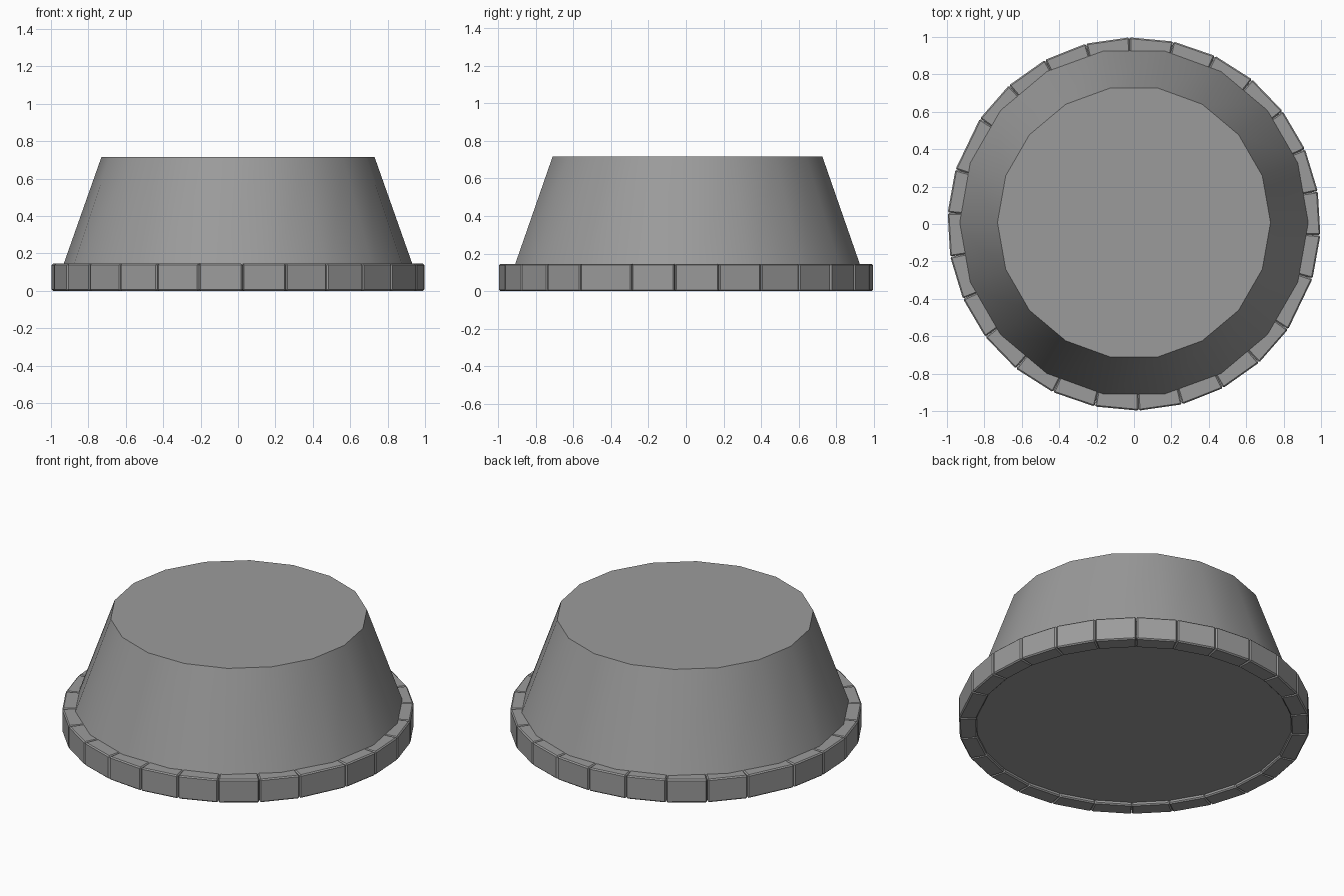
import bpy, bmesh
from math import cos, sin, radians

if "Cube" in bpy.data.objects:
    bpy.data.objects.remove(bpy.data.objects["Cube"])

def add_object(name, bm):
    bmesh.ops.recalc_face_normals(bm, faces=bm.faces)
    mesh = bpy.data.meshes.new(name)
    bm.to_mesh(mesh)
    bm.free()
    ob = bpy.data.objects.new(name, mesh)
    bpy.context.collection.objects.link(ob)
    return ob

# Tapered 18-sided body, smooth sides with flat caps
Z0, Z1 = 0.02, 0.716
R0, R1 = 0.976, 0.73
SIDES = 18
bm = bmesh.new()
rings = []
for r, z in ((R0, Z0), (R1, Z1)):
    rings.append([bm.verts.new((r * cos(radians(i * 20)),
                                r * sin(radians(i * 20)) + 0.008, z))
                  for i in range(SIDES)])
for i in range(SIDES):
    j = (i + 1) % SIDES
    f = bm.faces.new((rings[0][i], rings[0][j], rings[1][j], rings[1][i]))
    f.smooth = True
caps = [bm.faces.new(rings[0]), bm.faces.new(rings[1])]
for cap in caps:
    for e in cap.edges:
        e.smooth = False
add_object("tapered_body", bm)

# Rim of separate bevelled blocks: each half has 12 regular and one wider block
STEP = 13.55
WIDE = 180 - 12 * STEP
GAP_OUT, GAP_IN = 0.08, -0.1     # half gaps in degrees, closed on the inside
R_IN, R_OUT = 0.898, 0.998
bm = bmesh.new()

def add_block(a, b):
    plan = [(R_IN, a + GAP_IN), (R_OUT, a + GAP_OUT),
            (R_OUT, b - GAP_OUT), (R_IN, b - GAP_IN)]
    low, high = [[bm.verts.new((r * cos(radians(t)), r * sin(radians(t)), z))
                  for r, t in plan] for z in (0.0, 0.145)]
    bm.faces.new(low[::-1])
    bm.faces.new(high)
    for i in range(4):
        j = (i + 1) % 4
        bm.faces.new((low[i], low[j], high[j], high[i]))

for half in (0, 180):
    start = half - 17.0
    for k in range(12):
        add_block(start + k * STEP, start + (k + 1) * STEP)
    end = start + 12 * STEP
    add_block(end, end + WIDE)
bmesh.ops.bevel(bm, geom=bm.edges[:], offset=0.007, segments=1,
                affect='EDGES', profile=0.5)
add_object("rim_blocks", bm)

# Dark grey finish on every part
grey = bpy.data.materials.new("dark_grey")
grey.diffuse_color = (0.33, 0.33, 0.33, 1)
grey.use_nodes = True
grey.node_tree.nodes["Principled BSDF"].inputs["Base Color"].default_value = grey.diffuse_color
for ob in bpy.data.objects:
    ob.data.materials.append(grey)
